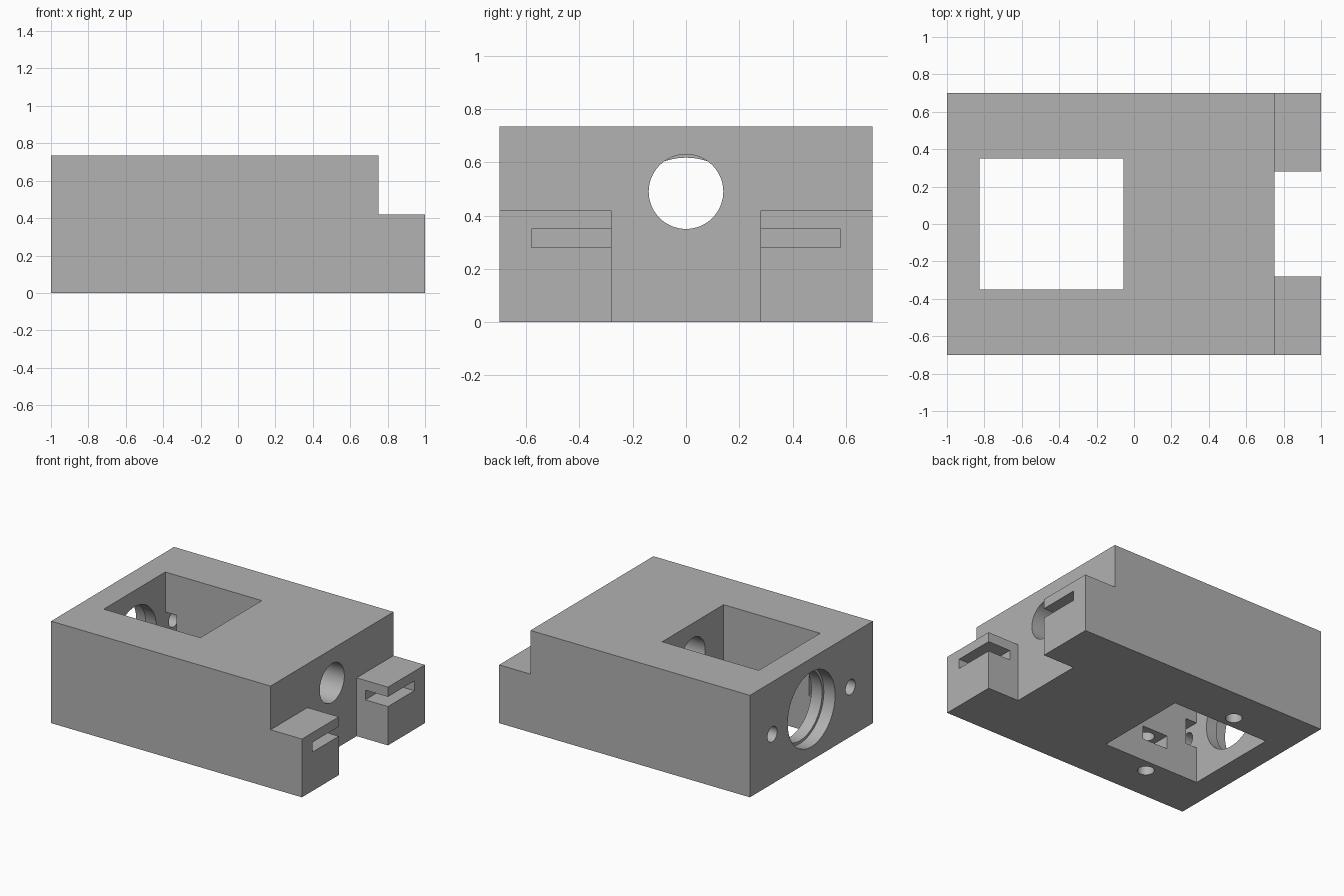
import bpy
import bmesh
from math import pi
from mathutils import Matrix, Vector

cube = bpy.data.objects.get("Cube")
if cube:
    bpy.data.objects.remove(cube, do_unlink=True)

SCREW_Y, SCREW_Z, SCREW_R = 0.445, 0.357, 0.055
MID_Z = 0.3675


def finish(name, bm):
    bmesh.ops.recalc_face_normals(bm, faces=bm.faces[:])
    mesh = bpy.data.meshes.new(name)
    bm.to_mesh(mesh)
    bm.free()
    obj = bpy.data.objects.new(name, mesh)
    bpy.context.collection.objects.link(obj)
    return obj


def box(name, low, high):
    low, high = Vector(low), Vector(high)
    bm = bmesh.new()
    bmesh.ops.create_cube(bm, size=1)
    bmesh.ops.scale(bm, vec=high - low, verts=bm.verts)
    bmesh.ops.translate(bm, vec=(low + high) / 2, verts=bm.verts)
    return finish(name, bm)


def rod(name, start, end, radius, sides=48):
    start, end = Vector(start), Vector(end)
    axis = end - start
    turn = axis.to_track_quat("Z", "Y").to_matrix().to_4x4()
    bm = bmesh.new()
    bmesh.ops.create_cone(bm, cap_ends=True, segments=sides, radius1=radius,
                          radius2=radius, depth=axis.length,
                          matrix=Matrix.Translation((start + end) / 2) @ turn)
    return finish(name, bm)


# Stepped side profile extruded across the width
bm = bmesh.new()
profile = [(-1, 0), (1, 0), (1, 0.42), (0.75, 0.42), (0.75, 0.735), (-1, 0.735)]
face = bm.faces.new([bm.verts.new((x, -0.7, z)) for x, z in profile])
grown = bmesh.ops.extrude_face_region(bm, geom=[face])["geom"]
bmesh.ops.translate(bm, vec=(0, 1.4, 0),
                    verts=[v for v in grown if isinstance(v, bmesh.types.BMVert)])
housing = finish("housing", bm)

# Central openings: gap between the lugs, window, shaft bore, stepped rear bore
cutters = [
    box("lug_gap", (0.75, -0.28, -0.1), (1.1, 0.28, 0.6)),
    box("window", (-0.825, -0.35, -0.1), (-0.055, 0.35, 0.9)),
    rod("shaft_bore", (-0.3, 0, 0.49), (0.9, 0, 0.49), 0.14, 64),
    rod("rear_bore", (-1.1, 0, MID_Z), (-0.6, 0, MID_Z), 0.25, 64),
    rod("rear_counterbore", (-1.1, 0, MID_Z), (-0.91, 0, MID_Z), 0.27, 64),
]

# Mirrored lug slots, nut pockets and screw holes
for side in (-1, 1):
    y = side * SCREW_Y
    cutters += [
        box("lug_slot", (0.82, min(side * 0.2, side * 0.58), 0.28),
            (1.1, max(side * 0.2, side * 0.58), 0.35)),
        box("rear_nut_pocket", (-0.825, min(side * 0.3, side * 0.55), 0.26),
            (-0.735, max(side * 0.3, side * 0.55), 0.447)),
        box("base_nut_pocket", (-0.575, min(side * 0.3, side * 0.55), 0.16),
            (-0.37, max(side * 0.3, side * 0.55), 0.256)),
        rod("rear_screw_hole", (-1.1, y, SCREW_Z), (-0.65, y, SCREW_Z), SCREW_R),
        rod("base_screw_hole", (-0.474, y, -0.1), (-0.474, y, 0.36), SCREW_R),
    ]

bpy.ops.object.select_all(action="DESELECT")
bpy.context.view_layer.objects.active = housing
housing.select_set(True)
for cutter in cutters:
    cutter.hide_render = True
    cut = housing.modifiers.new(cutter.name, "BOOLEAN")
    cut.operation = "DIFFERENCE"
    cut.solver = "EXACT"
    cut.object = cutter
    bpy.ops.object.modifier_apply(modifier=cut.name)
    bpy.data.objects.remove(cutter, do_unlink=True)

# Smooth bores with crisp edges
bpy.ops.object.shade_smooth_by_angle(angle=pi / 6)

# Plain grey finish
grey = bpy.data.materials.new("plain_grey")
grey.use_nodes = True
colour = (0.445, 0.445, 0.445, 1)
grey.diffuse_color = colour
grey.node_tree.nodes["Principled BSDF"].inputs["Base Color"].default_value = colour
housing.data.materials.clear()
housing.data.materials.append(grey)
